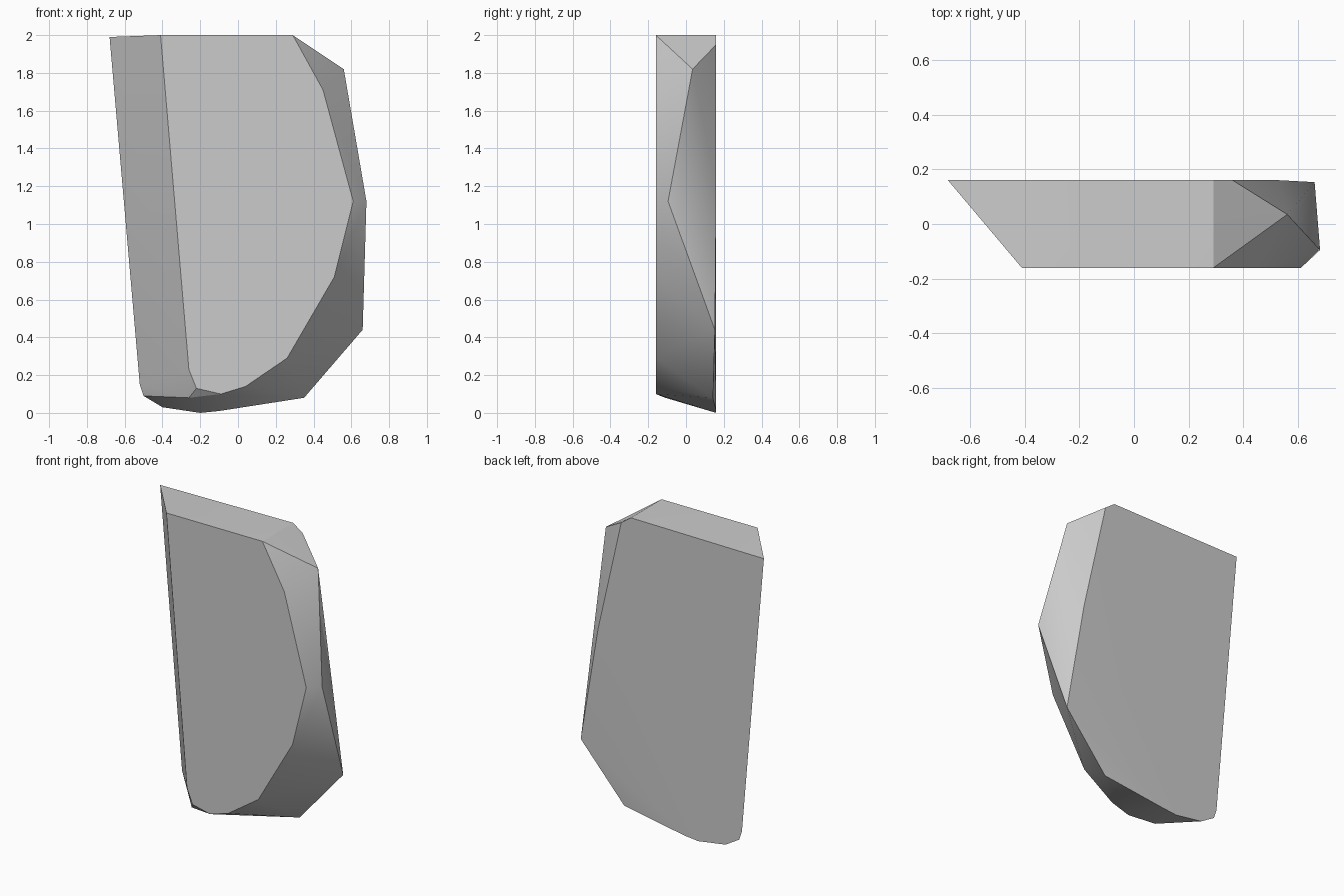
import bpy
import bmesh
import math

default_cube = bpy.data.objects.get("Cube")
if default_cube:
    bpy.data.objects.remove(default_cube, do_unlink=True)

HALF_DEPTH = 0.16

# Flat front outline (x, z)
front_outline = [
    (-0.41, 2), (0.29, 2), (0.45, 1.71), (0.61, 1.12), (0.51, 0.72),
    (0.26, 0.29), (0.04, 0.14), (-0.09, 0.1), (-0.22, 0.13), (-0.26, 0.23),
]

# Flat back outline (x, z)
back_outline = [
    (-0.68, 1.99), (0.29, 2), (0.36, 1.95), (0.53, 1.2), (-0.1, 0.01),
    (-0.2, 0), (-0.4, 0.03), (-0.5, 0.09), (-0.52, 0.15),
]

# Chipped corners between the two faces (x, y, z)
side_corners = [
    (0.56, 0.035, 1.82), (0.68, -0.095, 1.12), (0.66, 0.153, 0.44),
    (0.35, 0.143, 0.08), (-0.26, -0.11, 0.08),
]


def make_material(name, color):
    material = bpy.data.materials.new(name)
    material.use_nodes = True
    material.diffuse_color = color
    shader = next(n for n in material.node_tree.nodes if n.type == "BSDF_PRINCIPLED")
    shader.inputs["Base Color"].default_value = color
    return material


def make_hull(name, points, material):
    """Wrap the points in a convex faceted solid."""
    bm = bmesh.new()
    for point in points:
        bm.verts.new(point)
    hull = bmesh.ops.convex_hull(bm, input=bm.verts[:])
    leftovers = [v for v in bm.verts if not v.link_faces]
    bmesh.ops.delete(bm, geom=leftovers, context="VERTS")
    # Merge the triangles of each flat face
    bmesh.ops.dissolve_limit(bm, angle_limit=math.radians(0.3),
                             verts=bm.verts[:], edges=bm.edges[:])
    bmesh.ops.recalc_face_normals(bm, faces=bm.faces[:])
    mesh = bpy.data.meshes.new(name)
    bm.to_mesh(mesh)
    bm.free()
    mesh.materials.append(material)
    solid = bpy.data.objects.new(name, mesh)
    bpy.context.collection.objects.link(solid)
    return solid


# Stone slab
points = [(x, -HALF_DEPTH, z) for x, z in front_outline]
points += [(x, HALF_DEPTH, z) for x, z in back_outline]
points += side_corners
slab = make_hull("stone_slab", points, make_material("stone grey", (0.6, 0.6, 0.6, 1)))

# Soft shading within each chipped side, crisp edges between them
bpy.ops.object.select_all(action="DESELECT")
slab.select_set(True)
bpy.context.view_layer.objects.active = slab
bpy.ops.object.shade_smooth_by_angle(angle=math.radians(30))
